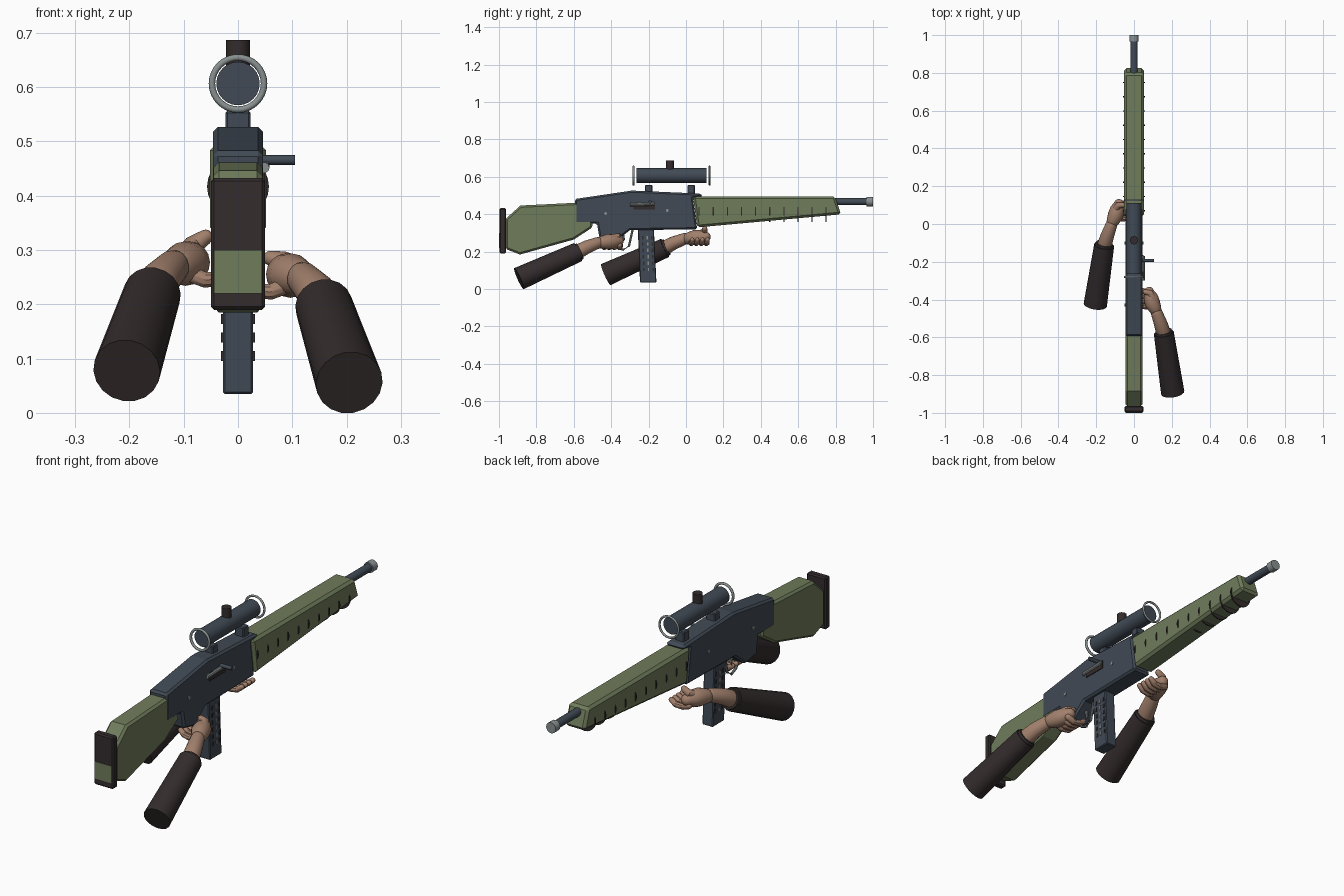
import bpy, bmesh, math
from mathutils import Vector

if "Cube" in bpy.data.objects:
    bpy.data.objects.remove(bpy.data.objects["Cube"])


def material(name, rgb):
    m = bpy.data.materials.new(name)
    m.diffuse_color = (*rgb, 1)
    m.use_nodes = True
    m.node_tree.nodes["Principled BSDF"].inputs["Base Color"].default_value = m.diffuse_color
    return m


GREEN = material("olive green", (0.16, 0.20, 0.105))
STEEL = material("blue steel", (0.052, 0.068, 0.09))
DARK = material("dark brown", (0.034, 0.025, 0.026))
GREY = material("light grey metal", (0.25, 0.28, 0.28))
SKIN = material("skin", (0.36, 0.215, 0.15))


def finish(bm, name, mat, bevel=0.0, smooth=True):
    bmesh.ops.recalc_face_normals(bm, faces=bm.faces[:])
    me = bpy.data.meshes.new(name)
    bm.to_mesh(me)
    bm.free()
    ob = bpy.data.objects.new(name, me)
    bpy.context.collection.objects.link(ob)
    me.materials.append(mat)
    if bevel:
        b = ob.modifiers.new("bevel", 'BEVEL')
        b.width, b.segments, b.limit_method = bevel, 1, 'ANGLE'
        b.angle_limit = math.radians(50)
    if smooth:
        bpy.ops.object.select_all(action='DESELECT')
        ob.select_set(True)
        bpy.context.view_layer.objects.active = ob
        bpy.ops.object.shade_smooth_by_angle(angle=math.radians(35))
    return ob


def slab(name, profile, x0, x1, mat, bevel=0.0):
    """Side profile (y, z) extruded from x0 to x1."""
    bm = bmesh.new()
    f = bm.faces.new([bm.verts.new((x0, y, z)) for y, z in profile])
    r = bmesh.ops.extrude_face_region(bm, geom=[f])
    vs = [e for e in r['geom'] if isinstance(e, bmesh.types.BMVert)]
    bmesh.ops.translate(bm, verts=vs, vec=(x1 - x0, 0, 0))
    return finish(bm, name, mat, bevel, False)


def box(name, x0, x1, y0, y1, z0, z1, mat, bevel=0.0):
    return slab(name, [(y0, z0), (y1, z0), (y1, z1), (y0, z1)], x0, x1, mat, bevel)


def tube(name, pts, radii, mat, sides=16, dome=False):
    """Round section swept along a path, with optional rounded ends."""
    pts, radii = [Vector(p) for p in pts], list(radii)
    if dome:
        for end in (0, -1):
            d = (pts[end] - pts[1 if end == 0 else -2]).normalized()
            p, r = pts[end].copy(), radii[end]
            for a in (0.6, 1.0, 1.4):
                q, s = p + d * r * math.sin(a), r * math.cos(a)
                if end == 0:
                    pts.insert(0, q)
                    radii.insert(0, s)
                else:
                    pts.append(q)
                    radii.append(s)
    bm, rings = bmesh.new(), []
    for i, p in enumerate(pts):
        t = (pts[min(i + 1, len(pts) - 1)] - pts[max(i - 1, 0)]).normalized()
        ref = Vector((0, 0, 1)) if abs(t.z) < 0.9 else Vector((0, 1, 0))
        u = t.cross(ref).normalized()
        v = t.cross(u)
        angs = [math.tau * k / sides for k in range(sides)]
        rings.append([bm.verts.new(p + (u * math.cos(a) + v * math.sin(a)) * radii[i]) for a in angs])
    for a, b in zip(rings, rings[1:]):
        for k in range(sides):
            n = (k + 1) % sides
            bm.faces.new((a[k], a[n], b[n], b[k]))
    bm.faces.new(rings[0])
    bm.faces.new(rings[-1])
    return finish(bm, name, mat)


def ring(name, y, z, major, minor, mat):
    bpy.ops.mesh.primitive_torus_add(location=(0, y, z), rotation=(math.pi / 2, 0, 0), major_radius=major,
                                     minor_radius=minor, major_segments=32, minor_segments=8)
    ob = bpy.context.object
    ob.name = name
    ob.data.materials.append(mat)
    bpy.ops.object.shade_smooth_by_angle(angle=math.radians(60))


# Stock and butt pad
slab("stock", [(-0.965, 0.385), (-0.885, 0.457), (-0.5, 0.476), (-0.5, 0.34), (-0.60, 0.275),
               (-0.888, 0.195), (-0.965, 0.225)], -0.045, 0.045, GREEN, 0.01)
box("butt_pad", -0.05, 0.05, -0.997, -0.963, 0.2, 0.443, DARK, 0.006)
box("butt_patch", -0.044, 0.044, -1.0, -0.994, 0.23, 0.31, GREEN)

# Receiver with lower trigger housing
slab("receiver", [(-0.594, 0.492), (-0.289, 0.537), (0.078, 0.521), (0.09, 0.505), (0.037, 0.495),
                  (0.06, 0.33), (-0.30, 0.325), (-0.38, 0.262), (-0.462, 0.28), (-0.476, 0.361),
                  (-0.594, 0.361)], -0.046, 0.046, STEEL, 0.009)
for y, z in ((-0.43, 0.414), (-0.10, 0.43)):
    tube("receiver_pin", [(-0.049, y, z), (0.049, y, z)], [0.008] * 2, GREY, 10)

# Ejection port, bolt and handle
box("ejection_port", 0.042, 0.05, -0.28, -0.165, 0.435, 0.473, DARK)
tube("bolt", [(0.048, -0.30, 0.462), (0.048, -0.17, 0.466)], [0.01] * 2, GREY, 10)
tube("bolt_handle", [(0.04, -0.193, 0.476), (0.105, -0.193, 0.476)], [0.009] * 2, STEEL, 12)

# Fore-end, with thin cooling discs poking through
slab("fore_end", [(0.037, 0.506), (0.797, 0.506), (0.829, 0.41), (0.06, 0.34)], -0.052, 0.052, GREEN, 0.012)
for i in range(10):
    y = 0.07 + i * 0.0755
    tube("cooling_disc", [(0, y - 0.003, 0.427), (0, y + 0.003, 0.427)], [0.057] * 2, DARK, 24)

# Barrel and muzzle
tube("barrel", [(0, 0.75, 0.478), (0, 0.97, 0.478)], [0.019] * 2, STEEL)
tube("muzzle", [(0, 0.966, 0.478), (0, 1.0, 0.478)], [0.025] * 2, GREY)

# Scope
tube("scope_tube", [(0, -0.265, 0.617), (0, 0.11, 0.617)], [0.04] * 2, STEEL, 24)
ring("scope_rear_ring", -0.281, 0.617, 0.048, 0.006, GREY)
ring("scope_front_ring", 0.126, 0.617, 0.049, 0.005, GREY)
tube("scope_turret", [(0, -0.086, 0.64), (0, -0.086, 0.697)], [0.022] * 2, DARK)
for y in (-0.2, 0.028):
    box("scope_mount", -0.023, 0.023, y - 0.02, y + 0.02, 0.515, 0.567, STEEL, 0.004)

# Magazine with side slats
slab("magazine", [(-0.258, 0.34), (-0.172, 0.34), (-0.158, 0.045), (-0.246, 0.045)], -0.028, 0.028, STEEL, 0.004)
for i in range(6):
    for j in range(3):
        y, z = -0.232 + j * 0.025 + i * 0.0013, 0.285 - i * 0.034
        for s in (-1, 1):
            box("magazine_slat", s * 0.027, s * 0.031, y - 0.004, y + 0.004, z - 0.009, z + 0.009, GREY if j == 1 else DARK)

# Trigger and guard
tube("trigger_guard", [(0, -0.39, 0.27), (0, -0.37, 0.235), (0, -0.335, 0.22), (0, -0.305, 0.24),
                       (0, -0.285, 0.33)], [0.006] * 5, GREY, 8)
tube("trigger", [(0, -0.34, 0.31), (0, -0.332, 0.275), (0, -0.345, 0.25)], [0.008, 0.006, 0.004], GREY, 8)


# Arms: the left one is the mirrored right one, moved forward
def arm(label, side, dy, dz, thumb):
    def place(pts):
        return [(x * side, y + dy, z + dz) for x, y, z in pts]
    tube(label + "_sleeve", place([(0.205, -0.893, 0.066), (0.158, -0.578, 0.208)]), [0.062, 0.053], DARK, 18)
    tube(label + "_cuff", place([(0.161, -0.595, 0.2), (0.157, -0.567, 0.213)]), [0.05, 0.045], DARK, 18)
    tube(label + "_forearm", place([(0.16, -0.59, 0.203), (0.142, -0.53, 0.235), (0.12, -0.47, 0.258)]),
         [0.04, 0.036, 0.031], SKIN, 16, True)
    tube(label + "_palm", place([(0.112, -0.45, 0.259), (0.098, -0.42, 0.263), (0.088, -0.385, 0.266),
                                 (0.08, -0.36, 0.268)]), [0.034, 0.041, 0.038, 0.027], SKIN, 16, True)
    for i in range(4):
        y = -0.437 + i * 0.027
        tube(label + "_finger", place([(0.09, y, 0.245), (0.06, y, 0.233), (0.025, y + 0.004, 0.236),
                                       (0.005, y + 0.006, 0.252)]),
             [0.016, 0.015, 0.014, 0.012], SKIN, 10, True)
    tube(label + "_thumb", place(thumb), [0.021, 0.018, 0.014], SKIN, 12, True)


arm("right", 1, 0, 0, [(0.105, -0.41, 0.28), (0.085, -0.365, 0.29), (0.06, -0.36, 0.295)])
arm("left", -1, 0.465, 0.022, [(0.10, -0.40, 0.275), (0.082, -0.365, 0.298), (0.06, -0.365, 0.312)])

# Stand the model on z = 0
bpy.context.view_layer.update()
low = min((o.matrix_world @ v.co).z for o in bpy.data.objects for v in o.data.vertices)
for o in bpy.data.objects:
    o.location.z -= low
